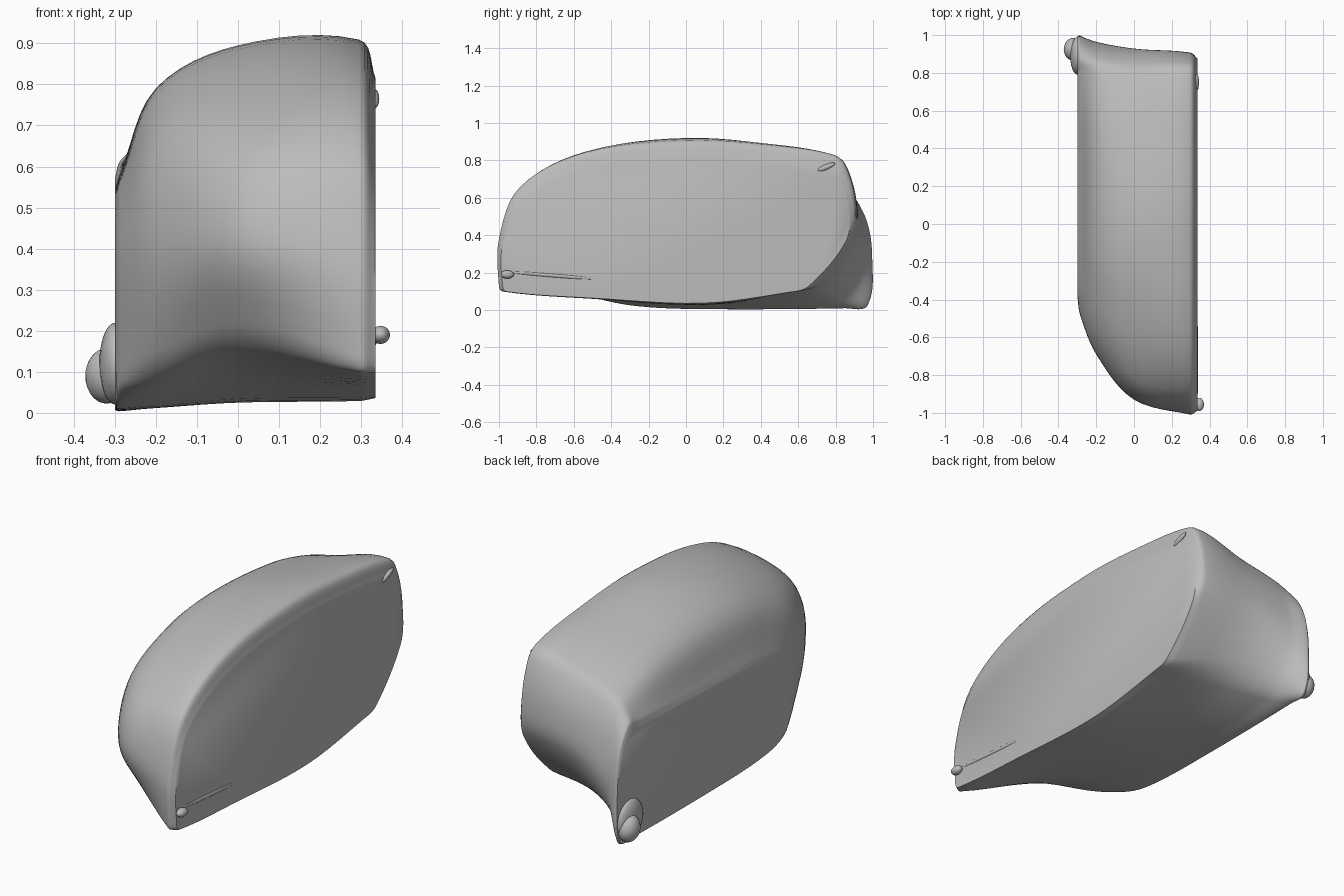
import bpy, bmesh
from mathutils import Vector

cube = bpy.data.objects.get("Cube")
if cube:
    bpy.data.objects.remove(cube, do_unlink=True)

grey = bpy.data.materials.new("mid grey")
grey.use_nodes = True
colour = (0.5, 0.5, 0.5, 1)
grey.diffuse_color = colour
grey.node_tree.nodes["Principled BSDF"].inputs["Base Color"].default_value = colour


def smooth_path(points, steps, closed):
    """Curve through the points, with tangents scaled to each chord."""
    count = len(points)

    def at(i):
        return points[i % count] if closed else points[max(0, min(count - 1, i))]

    path = []
    for i in range(count if closed else count - 1):
        a, b = at(i), at(i + 1)
        chord = (b - a).length
        ta = (b - at(i - 1)).normalized() * chord
        tb = (at(i + 2) - a).normalized() * chord
        for k in range(steps):
            t = k / steps
            s = 1 - t
            path.append(a * (1 + 2 * t) * s * s + ta * t * s * s
                        + b * (3 - 2 * t) * t * t - tb * t * t * s)
    if not closed:
        path.append(points[-1].copy())
    return path


def section(x, pairs):
    return [Vector((x, y, z)) for y, z in pairs]


def shrink(ring, x, centre, scale):
    return [Vector((x, centre[0] + (p.y - centre[0]) * scale[0],
                    centre[1] + (p.z - centre[1]) * scale[1])) for p in ring]


def finish(mesh_object, angle):
    mesh_object.data.materials.append(grey)
    bpy.ops.object.select_all(action="DESELECT")
    mesh_object.select_set(True)
    bpy.context.view_layer.objects.active = mesh_object
    bpy.ops.object.shade_smooth_by_angle(angle=angle)


# Body sections: front foot, front, shoulder, top, back, back foot, underside
left = section(0.295, [(-.98, .1), (-1, .14), (-1, .38), (-.89, .655), (-.55, .84), (0, .908), (.5, .878),
                       (.78, .833), (.85, .78), (.905, .58), (.885, .4), (.68, .13), (.57, .095),
                       (.1, .03), (-.5, .06)])
middle = section(0, [(-.73, .145), (-.83, .22), (-.93, .42), (-.82, .65), (-.45, .825), (0, .895), (.5, .84),
                     (.8, .76), (.86, .7), (.915, .56), (.92, .38), (.8, .17), (.66, .085),
                     (.1, .025), (-.45, .065)])
right = section(-0.2, [(-.51, .075), (-.6, .15), (-.69, .4), (-.59, .62), (-.3, .75), (0, .79), (.5, .765),
                       (.8, .7), (.87, .66), (.94, .5), (.962, .31), (.89, .12), (.76, .045),
                       (.1, .012), (-.3, .03)])
edge = section(-0.285, [(-.4, .06), (-.44, .13), (-.48, .38), (-.39, .5), (-.2, .56), (0, .58), (.5, .595),
                        (.8, .605), (.88, .61), (.965, .48), (.995, .28), (.97, .025), (.85, .01),
                        (.1, .005), (-.25, .02)])
rings = [shrink(left, 0.335, (-.3, .09), (.973, .885)), left, middle, right, edge,
         shrink(edge, -0.3, (.95, .05), (.93, .92))]

# Loft the body: smooth across its width, then around each ring
rails = [smooth_path(list(rail), 6, False) for rail in zip(*rings)]
bm = bmesh.new()
loops = [[bm.verts.new(p) for p in smooth_path(list(ring), 6, True)] for ring in zip(*rails)]
for a, b in zip(loops, loops[1:]):
    for i in range(len(a)):
        j = (i + 1) % len(a)
        bm.faces.new((a[i], a[j], b[j], b[i]))
bm.faces.new(loops[0])
bm.faces.new(loops[-1])
bmesh.ops.recalc_face_normals(bm, faces=bm.faces)
mesh = bpy.data.meshes.new("body")
bm.to_mesh(mesh)
bm.free()
body = bpy.data.objects.new("body", mesh)
bpy.context.collection.objects.link(body)
finish(body, 0.9)


# Small lumps at the corners
def lump(name, centre, size, tilt=0):
    bpy.ops.mesh.primitive_uv_sphere_add(segments=24, ring_count=14, location=centre,
                                         rotation=(tilt, 0, 0))
    ball = bpy.context.object
    ball.name = name
    ball.scale = size
    finish(ball, 3)


lump("rear_corner_lump", (-.32, .925, .09), (.052, .06, .068), 0.3)
lump("rear_corner_flare", (-.298, .89, .12), (.04, .1, .1), 0.3)
lump("front_corner_lump", (.347, -.955, .19), (.023, .035, .022))
lump("side_crease", (.331, -.72, .185), (.009, .26, .01), -0.08)
lump("upper_corner_bump", (.333, .75, .765), (.011, .05, .014), 0.4)
